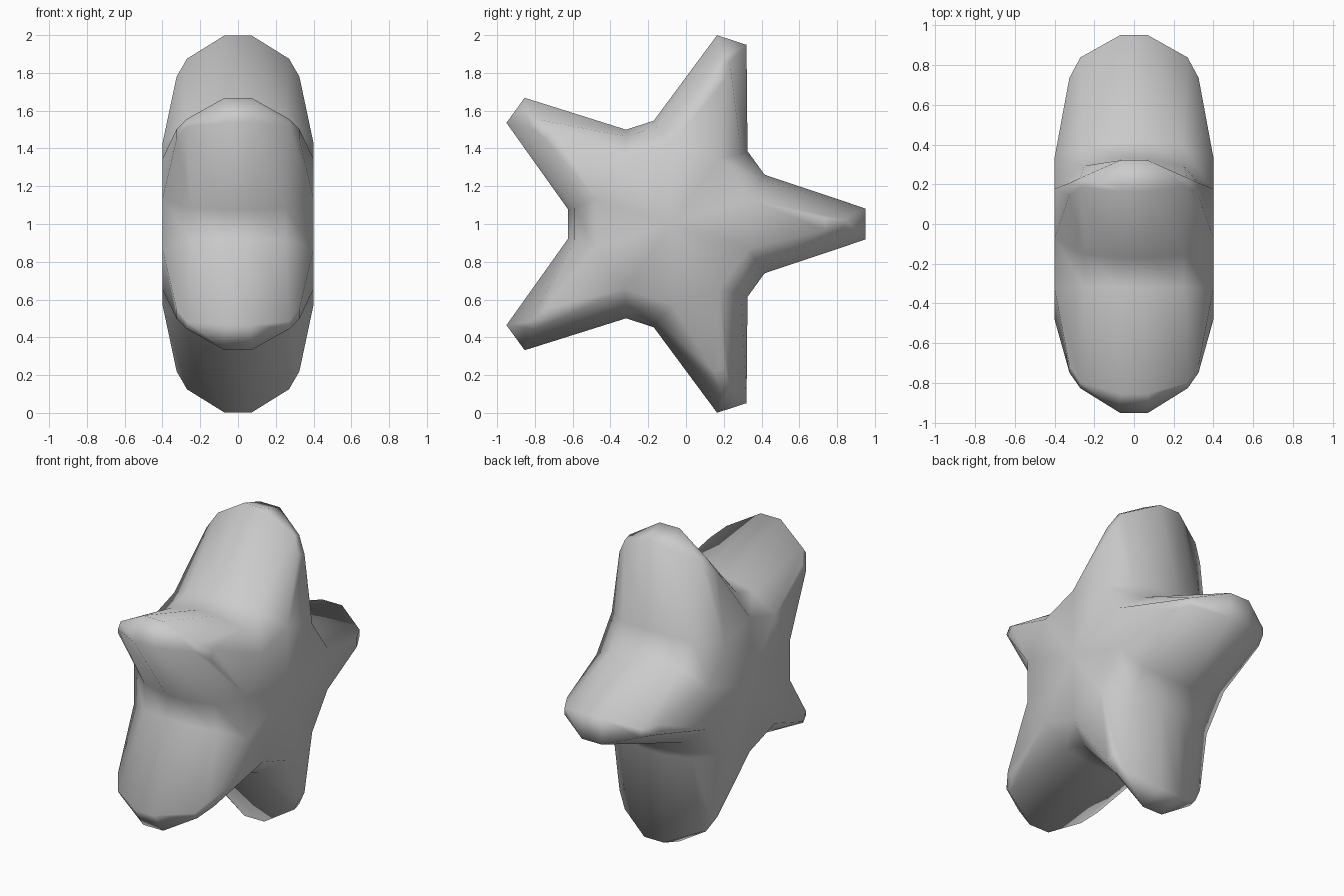
import bpy, bmesh, math

if "Cube" in bpy.data.objects:
    bpy.data.objects.remove(bpy.data.objects["Cube"])

CY, CZ = -0.074, 1.0          # star centre in the YZ plane

def pt(x, ang, r, s):
    """Point at radius r along ang, shifted s sideways."""
    return (x, CY + r * math.cos(ang) - s * math.sin(ang),
            CZ + r * math.sin(ang) + s * math.cos(ang))

# tip (x, radius, half-width), valley (x, radius, half-width)
half = [((0.07, 1.024, 0.082), (0.07, 0.550, 0.077)),
        ((0.27, 0.912, 0.025), (0.25, 0.515, 0.085)),
        ((0.325, 0.81, 0.032), (0.40, 0.406, 0.132)),
        ((0.40, 0.406, 0.132), (0.40, 0.406, 0.132))]
sections = [(-1, s) for s in reversed(half)] + [(1, s) for s in half]

bm = bmesh.new()
rings = []
for side, ((xt, rt, wt), (xv, rv, wv)) in sections:
    ring = []
    for k in range(5):
        a = math.radians(72 * k)
        b = a + math.radians(36)
        for ang, x, r, s in ((a, xt, rt, -wt), (a, xt, rt, wt),
                             (b, xv, rv, -wv), (b, xv, rv, wv)):
            ring.append(bm.verts.new(pt(side * x, ang, r, s)))
    rings.append(ring)

# Skin the rings
n = 20
for p, q in zip(rings, rings[1:]):
    for i in range(n):
        j = (i + 1) % n
        bm.faces.new((p[i], p[j], q[j], q[i]))

# Side caps fanned from the centre
for ring, x in ((rings[0], -0.4), (rings[-1], 0.4)):
    c = bm.verts.new((x, CY, CZ))
    for i in range(n):
        bm.faces.new((ring[i], ring[(i + 1) % n], c))

# Weld the coincident body corners
bmesh.ops.remove_doubles(bm, verts=bm.verts, dist=0.005)
bmesh.ops.recalc_face_normals(bm, faces=bm.faces)
for f in bm.faces:
    f.smooth = True

me = bpy.data.meshes.new("star_body")
bm.to_mesh(me)
bm.free()
star = bpy.data.objects.new("star_body", me)
bpy.context.collection.objects.link(star)
